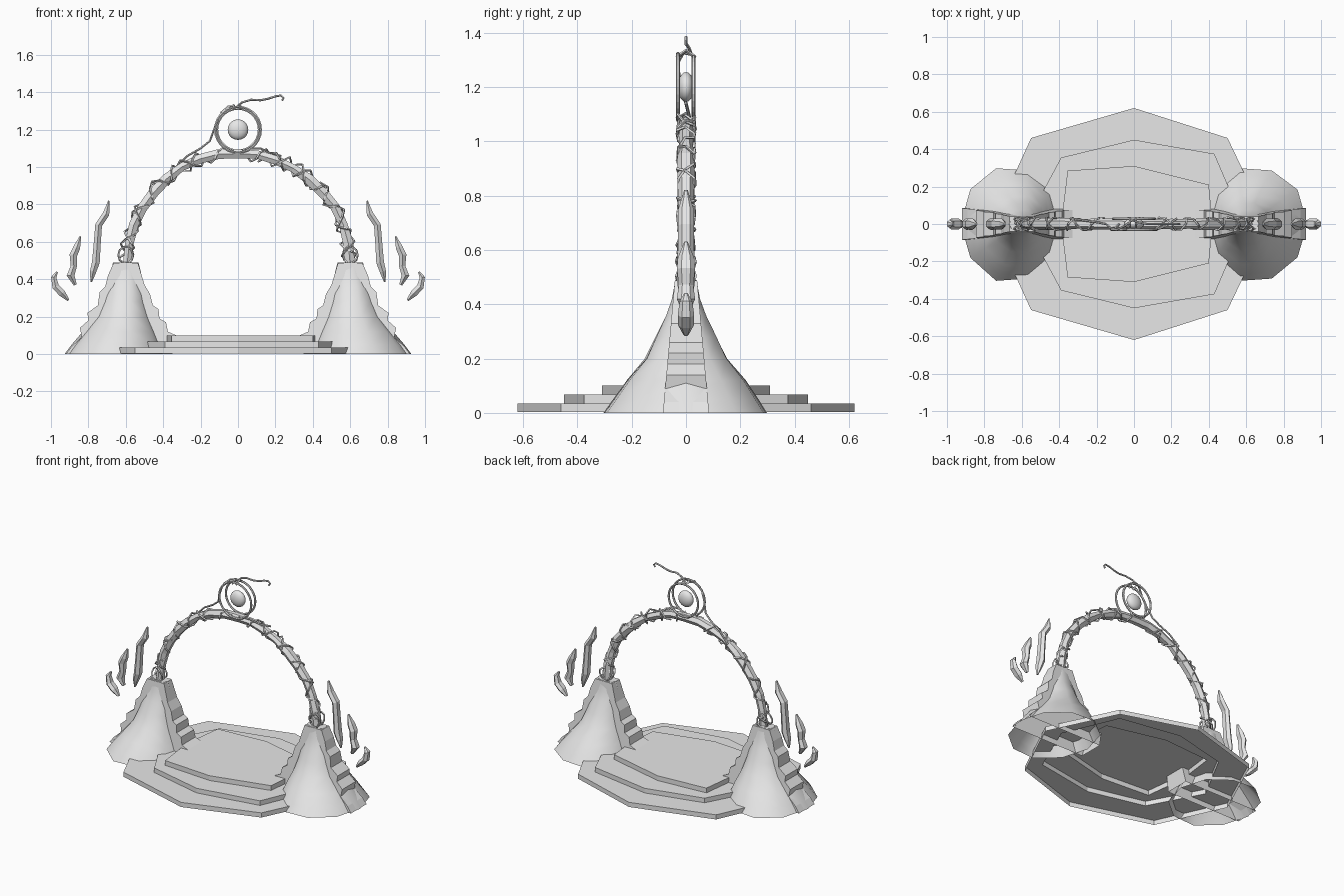
import bpy, bmesh, math, random
from mathutils import Vector

random.seed(4)
cube = bpy.data.objects.get("Cube")
if cube:
    bpy.data.objects.remove(cube, do_unlink=True)

stone = bpy.data.materials.new("stone_grey")
stone.use_nodes = True
stone.diffuse_color = (0.8, 0.8, 0.8, 1)
stone.node_tree.nodes["Principled BSDF"].inputs["Base Color"].default_value = (0.8, 0.8, 0.8, 1)


def add(name, bm, angle=None):
    """Turn a bmesh into a named object, smooth below the given angle."""
    bmesh.ops.recalc_face_normals(bm, faces=bm.faces)
    mesh = bpy.data.meshes.new(name)
    bm.to_mesh(mesh)
    bm.free()
    mesh.materials.append(stone)
    obj = bpy.data.objects.new(name, mesh)
    bpy.context.collection.objects.link(obj)
    if angle:
        activate(obj)
        bpy.ops.object.shade_smooth_by_angle(angle=math.radians(angle))
    return obj


def activate(obj):
    bpy.ops.object.select_all(action='DESELECT')
    obj.select_set(True)
    bpy.context.view_layer.objects.active = obj


def loft(name, rings, angle=None):
    """Skin equal-sized rings, open below and capped on top."""
    bm = bmesh.new()
    rows = [[bm.verts.new(p) for p in ring] for ring in rings]
    n = len(rows[0])
    for low, high in zip(rows, rows[1:]):
        for i in range(n):
            j = (i + 1) % n
            bm.faces.new((low[i], low[j], high[j], high[i]))
    bm.faces.new(rows[-1])
    return add(name, bm, angle)


def tube(name, points, radius, sides=0, widths=None, cyclic=False):
    """Sweep a round section along a path; widths scales it per point."""
    curve = bpy.data.curves.new(name, 'CURVE')
    curve.dimensions = '3D'
    curve.bevel_depth = radius
    curve.bevel_resolution = sides
    curve.use_fill_caps = True
    spline = curve.splines.new('POLY')
    spline.points.add(len(points) - 1)
    for i, (sp, p) in enumerate(zip(spline.points, points)):
        sp.co = (*p, 1)
        sp.radius = widths[i] if widths else 1
    spline.use_cyclic_u = cyclic
    spline.use_smooth = False
    curve.materials.append(stone)
    obj = bpy.data.objects.new(name, curve)
    bpy.context.collection.objects.link(obj)
    activate(obj)
    bpy.ops.object.convert(target='MESH')
    return bpy.context.view_layer.objects.active


# Stepped platform: each tier is (front/back, right corner, left corner, ends)
def octagon(mid, right, left, ends, z):
    (rx, ry), (lx, ly) = right, left
    flat = [(0, mid), (rx, ry), (ends[1], 0), (rx, -ry),
            (0, -mid), (lx, -ly), (ends[0], 0), (lx, ly)]
    return [(x, y, z) for x, y in flat]


tiers = [(0.62, (0.50, 0.46), (-0.55, 0.46), (-0.76, 0.72)),
         (0.45, (0.43, 0.375), (-0.39, 0.355), (-0.58, 0.59)),
         (0.31, (0.40, 0.21), (-0.355, 0.285), (-0.39, 0.42))]
heights = [0.003, 0.035, 0.067, 0.10]
rings = []
for i, tier in enumerate(tiers):
    rings += [octagon(*tier, heights[i]), octagon(*tier, heights[i + 1])]
loft("stepped_platform", rings)

# Rock mounds: centre x, half width, half depth, height
mound = [(0.652, 0.275, 0.31, 0), (0.645, 0.245, 0.275, 0.05), (0.63, 0.20, 0.225, 0.12),
         (0.615, 0.15, 0.155, 0.20), (0.61, 0.12, 0.115, 0.28),
         (0.605, 0.10, 0.075, 0.36), (0.60, 0.085, 0.053, 0.42), (0.60, 0.068, 0.04, 0.49)]
# Jagged ridge outline on each mound, from outer foot to inner foot
ridge = [(0.92, 0), (0.89, 0.04), (0.835, 0.09), (0.845, 0.14), (0.80, 0.18),
         (0.805, 0.22), (0.75, 0.26), (0.74, 0.33), (0.71, 0.36), (0.695, 0.42), (0.665, 0.488),
         (0.535, 0.488), (0.50, 0.37), (0.47, 0.32), (0.455, 0.26), (0.425, 0.24),
         (0.42, 0.19), (0.385, 0.17), (0.375, 0.12), (0.33, 0.10), (0.35, 0)]
# Floating shards: centre path in x, z with thickness
shards = {"long": [(0.69, 0.82, 0.2), (0.705, 0.75, 0.85), (0.745, 0.69, 0.9), (0.752, 0.60, 0.9),
                   (0.76, 0.49, 1), (0.775, 0.44, 0.8), (0.785, 0.385, 0.2)],
          "middle": [(0.842, 0.63, 0.2), (0.862, 0.57, 0.9), (0.88, 0.53, 1), (0.878, 0.47, 0.8),
                     (0.895, 0.42, 1), (0.87, 0.37, 0.4)],
          "short": [(0.967, 0.44, 0.2), (0.985, 0.41, 0.7), (0.975, 0.36, 0.9),
                    (0.94, 0.325, 0.9), (0.907, 0.288, 0.3)]}

for side, s in (("left", 1), ("right", -1)):
    rings = []
    for cx, w, d, z in mound:
        ring = []
        for k in range(10):
            a = math.tau * k / 10
            wob = 1 + 0.03 * math.sin(3 * a + s + 9 * z)
            ring.append((s * (cx + w * math.cos(a)), d * wob * math.sin(a), z))
        rings.append(ring)
    loft(side + "_rock_mound", rings, 40)

    # Ridge slab gets thinner towards the top
    bm = bmesh.new()
    faces = []
    for sign in (-1, 1):
        row = [bm.verts.new((s * x, sign * (0.085 - 0.09 * z), z)) for x, z in ridge]
        bm.faces.new(row)
        faces.append(row)
    for i in range(len(ridge) - 1):
        bm.faces.new((faces[0][i], faces[0][i + 1], faces[1][i + 1], faces[1][i]))
    add(side + "_rock_ridge", bm)

    for label, path in shards.items():
        shard = tube(f"{side}_{label}_shard", [(s * x, 0, z) for x, z, w in path],
                     0.024, 1, [w for x, z, w in path])
        shard.scale.y = 1.4


# Arch
def on_arch(t, out=0.0, y=0.0):
    a = math.pi * (1 - t)
    return Vector(((0.595 + out) * math.cos(a), y, 0.49 + (0.585 + out) * math.sin(a)))


steps = 18
tube("arch", [on_arch(i / steps, random.uniform(-0.006, 0.006)) for i in range(steps + 1)],
     0.03, 1, [random.uniform(0.8, 1.1) for i in range(steps + 1)])


# Vines coiling round the arch
def coil(name, start, end, turns, phase):
    n = int(abs(turns) * 6)
    pts = []
    for i in range(n + 1):
        a = phase + math.tau * turns * i / n
        r = random.uniform(0.032, 0.042)
        t = start + (end - start) * i / n + random.uniform(-0.004, 0.004)
        pts.append(on_arch(t, r * math.cos(a), 0.9 * r * math.sin(a)))
    tube(name, pts, 0.006)


coil("left_vine", 0.01, 0.46, 6, 0)
coil("left_thin_vine", 0.02, 0.40, -4, 2)
coil("right_vine", 0.52, 0.99, 7, 1)
coil("right_thin_vine", 0.56, 0.98, -5, 3)


# Loose loops at the arch feet
for s in (-1, 1):
    for k, y in enumerate((-0.025, 0.025)):
        loop = [(s * (0.60 + 0.04 * math.cos(a)), y + 0.01 * math.sin(2 * a), 0.53 + 0.045 * math.sin(a))
                for a in (math.tau * i / 10 for i in range(10))]
        tube(f"foot_vine_{s}_{k}", loop, 0.006, cyclic=True)

# Twin rings, joined by short ties, round the floating core
for k, (y, r) in enumerate(((-0.03, 0.122), (0.028, 0.112))):
    pts = [(r * math.cos(math.tau * i / 28), y, 1.2 + r * math.sin(math.tau * i / 28)) for i in range(28)]
    tube(f"crown_ring_{k}", pts, 0.007, 1, cyclic=True)
for k, deg in enumerate((85, 100, 255, 285)):
    c, d = math.cos(math.radians(deg)), math.sin(math.radians(deg))
    tube(f"ring_tie_{k}", [(0.11 * c, -0.035, 1.2 + 0.11 * d), (0.135 * c, 0, 1.2 + 0.135 * d),
                           (0.11 * c, 0.035, 1.2 + 0.11 * d)], 0.006)

bm = bmesh.new()
bmesh.ops.create_uvsphere(bm, u_segments=16, v_segments=10, radius=0.055)
bmesh.ops.scale(bm, vec=(1, 0.55, 1), verts=bm.verts)
bmesh.ops.translate(bm, vec=(0, 0, 1.2), verts=bm.verts)
add("floating_core", bm, 60)

# Tendrils reaching over and beside the rings
tube("top_tendril", [(-0.09, -0.03, 1.29), (-0.05, -0.01, 1.325), (-0.01, 0.02, 1.32), (0.02, 0.01, 1.345),
                     (0.07, 0, 1.36), (0.12, 0, 1.357), (0.16, 0, 1.365), (0.20, 0, 1.378),
                     (0.23, 0, 1.383), (0.244, 0, 1.37), (0.235, 0, 1.355)], 0.006, 1)
tube("left_tendril", [(-0.04, -0.03, 1.325), (-0.10, -0.03, 1.27), (-0.125, -0.02, 1.21), (-0.15, 0, 1.14),
                      (-0.20, 0.01, 1.10), (-0.27, 0.02, 1.06), (-0.34, 0.03, 0.99)], 0.006, 1)
tube("right_tendril", [(0.06, -0.03, 1.10), (0.12, -0.03, 1.10), (0.17, -0.01, 1.075),
                       (0.23, 0.03, 1.06)], 0.006, 1)
